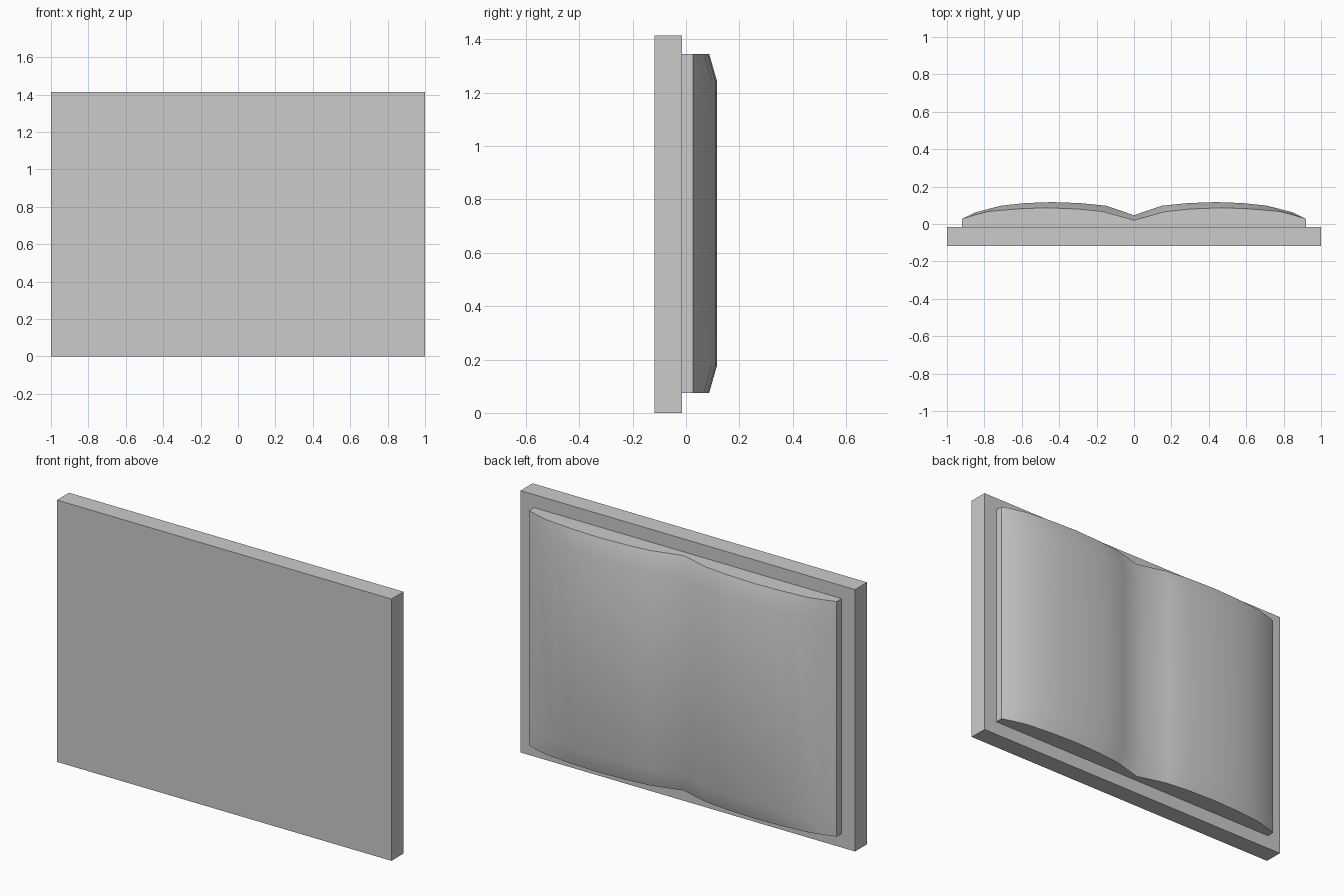
import bpy, bmesh, math

if "Cube" in bpy.data.objects:
    bpy.data.objects.remove(bpy.data.objects["Cube"])

BACK_Y = -0.015   # plane where the pages meet the cover


def make_object(name, bm):
    bmesh.ops.recalc_face_normals(bm, faces=bm.faces)
    mesh = bpy.data.meshes.new(name)
    bm.to_mesh(mesh)
    bm.free()
    obj = bpy.data.objects.new(name, mesh)
    bpy.context.collection.objects.link(obj)
    return obj


# Cover: flat board behind the pages
bm = bmesh.new()
bmesh.ops.create_cube(bm, size=1)
for v in bm.verts:
    v.co.x *= 2.0
    v.co.y = -0.118 if v.co.y < 0 else BACK_Y
    v.co.z = 0.0 if v.co.z < 0 else 1.415
make_object("cover", bm)

# Pages: half profiles (x, y) at the top/bottom ends and through the middle
END = [(0, .02), (.165, .066), (.30, .08), (.47, .087),
       (.62, .081), (.78, .067), (.86, .046), (.92, .027)]
MID = [(0, .047), (.15, .098), (.29, .112), (.44, .117),
       (.58, .112), (.71, .098), (.85, .062), (.92, .027)]


def full(half):
    return [(-x, y) for x, y in reversed(half[1:])] + half


bm = bmesh.new()
rows, backs = [], []
for z, half in ((.075, END), (.18, MID), (1.24, MID), (1.345, END)):
    pts = full(half)
    rows.append([bm.verts.new((x, y, z)) for x, y in pts])
    backs.append([bm.verts.new((x, BACK_Y, z)) for x in (pts[0][0], pts[-1][0])])

for i in range(3):
    a, b = rows[i], rows[i + 1]
    for j in range(len(a) - 1):                       # curved page surface
        bm.faces.new((a[j], a[j + 1], b[j + 1], b[j]))
    for side, k in ((0, 0), (1, -1)):                 # outer page edges
        bm.faces.new((a[k], b[k], backs[i + 1][side], backs[i][side]))
for i in (0, 3):                                      # top and bottom ends
    bm.faces.new(rows[i] + [backs[i][1], backs[i][0]])
pages = make_object("pages", bm)

# Orient outward: the page surface must face +y
if sum(p.normal.y * p.area for p in pages.data.polygons) < 0:
    pages.data.flip_normals()

bpy.context.view_layer.objects.active = pages
pages.select_set(True)
bpy.ops.object.shade_smooth_by_angle(angle=math.radians(45))
